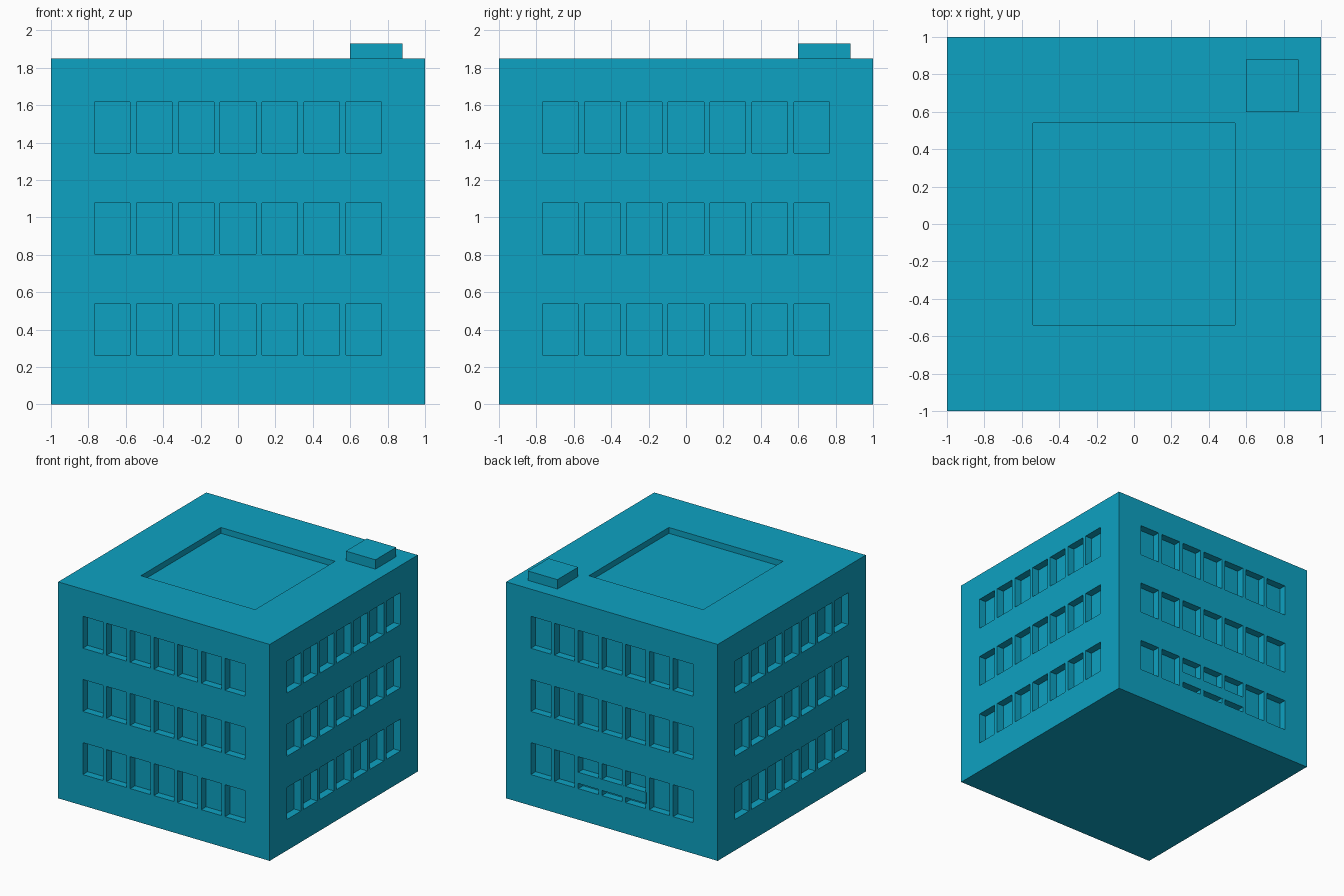
import bpy, bmesh, math
from mathutils import Matrix

if "Cube" in bpy.data.objects:
    bpy.data.objects.remove(bpy.data.objects["Cube"])

mat = bpy.data.materials.new("teal")
mat.diffuse_color = (0.004, 0.36, 0.54, 1)
mat.use_nodes = True
mat.node_tree.nodes["Principled BSDF"].inputs["Base Color"].default_value = mat.diffuse_color


def add_box(bm, x, y, z, rot=0):
    """Add a box spanning the given (min, max) ranges, turned about z."""
    centre = [(a + b) / 2 for a, b in (x, y, z)]
    size = [b - a for a, b in (x, y, z)]
    m = (Matrix.Rotation(rot, 4, 'Z') @ Matrix.Translation(centre)
         @ Matrix.Diagonal((*size, 1)))
    bmesh.ops.create_cube(bm, size=1, matrix=m)


def make_object(name, bm):
    mesh = bpy.data.meshes.new(name)
    bm.to_mesh(mesh)
    bm.free()
    ob = bpy.data.objects.new(name, mesh)
    bpy.context.collection.objects.link(ob)
    mesh.materials.append(mat)
    return ob


def box(name, x, y, z):
    bm = bmesh.new()
    add_box(bm, x, y, z)
    return make_object(name, bm)


# Main block
building = box("building", (-1, 1), (-1, 1), (0, 1.85))

# Window openings on all four walls, plus the sunken roof
WIN_W, WIN_H, DEPTH = 0.19, 0.273, 0.065
bm = bmesh.new()
for side in range(4):
    for row in range(3):
        z0 = 0.265 + 0.54 * row
        for col in range(-3, 4):
            xc = 0.224 * col
            add_box(bm, (xc - WIN_W / 2, xc + WIN_W / 2), (-1.1, -1 + DEPTH),
                    (z0, z0 + WIN_H), side * math.pi / 2)
add_box(bm, (-0.54, 0.54), (-0.54, 0.54), (1.80, 2.0))
cutter = make_object("opening_cutter", bm)
cutter.hide_render = True

mod = building.modifiers.new("openings", 'BOOLEAN')
mod.operation = 'DIFFERENCE'
mod.solver = 'EXACT'
mod.object = cutter
bpy.context.view_layer.objects.active = building
bpy.ops.object.modifier_apply(modifier=mod.name)
bpy.data.objects.remove(cutter)

# Small roof unit in the back right corner
box("roof_unit", (0.6, 0.88), (0.6, 0.88), (1.84, 1.93))

# Band across the three middle ground-floor windows at the back
box("back_band", (-0.325, 0.325), (0.93, 1.001), (0.31, 0.405))
